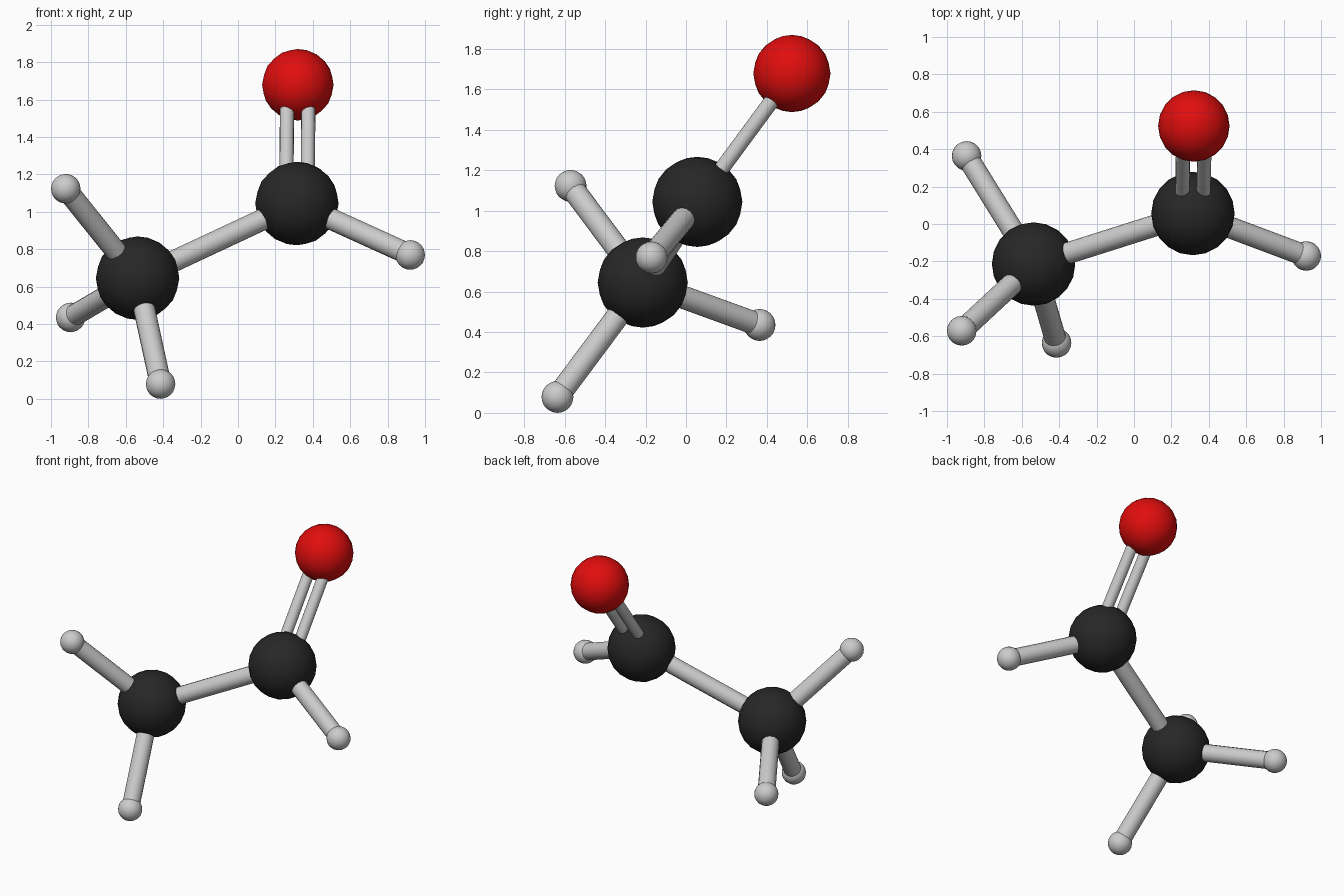
import bpy
from mathutils import Vector

if "Cube" in bpy.data.objects:
    bpy.data.objects.remove(bpy.data.objects["Cube"])


def material(name, colour):
    m = bpy.data.materials.new(name)
    m.diffuse_color = (*colour, 1)
    m.use_nodes = True
    m.node_tree.nodes["Principled BSDF"].inputs["Base Color"].default_value = m.diffuse_color
    return m


DARK = material("dark", (0.02, 0.02, 0.02))
RED = material("red", (0.75, 0.004, 0.004))


def atom(name, centre, radius, mat=None):
    bpy.ops.mesh.primitive_ico_sphere_add(subdivisions=3, radius=radius, location=centre)
    ob = bpy.context.object
    ob.name = name
    bpy.ops.object.shade_smooth()
    if mat:
        ob.data.materials.append(mat)


def bond(name, a, b, radius=0.058, offset=(0, 0, 0)):
    d = b - a
    bpy.ops.mesh.primitive_cylinder_add(
        vertices=16, radius=radius, depth=d.length,
        location=(a + b) / 2 + Vector(offset),
        rotation=d.to_track_quat('Z', 'Y').to_euler())
    bpy.context.object.name = name
    bpy.ops.object.shade_smooth_by_angle()


methyl = Vector((-0.537, -0.214, 0.645))
carbonyl = Vector((0.315, 0.056, 1.044))
oxygen = Vector((0.32, 0.524, 1.679))
aldehyde_h = Vector((0.921, -0.171, 0.769))
methyl_h = [Vector((-0.921, -0.571, 1.123)),
            Vector((-0.895, 0.364, 0.435)),
            Vector((-0.414, -0.636, 0.079))]

# Carbon and oxygen atoms
atom("methyl_carbon", methyl, 0.223, DARK)
atom("carbonyl_carbon", carbonyl, 0.223, DARK)
atom("oxygen_atom", oxygen, 0.191, RED)

# Hydrogen atoms with their single bonds
atom("aldehyde_hydrogen", aldehyde_h, 0.079)
bond("aldehyde_hydrogen_bond", carbonyl, aldehyde_h)
for i, h in enumerate(methyl_h, 1):
    atom(f"methyl_hydrogen_{i}", h, 0.079)
    bond(f"methyl_hydrogen_bond_{i}", methyl, h)

# Carbon to carbon bond and the double bond to oxygen
bond("carbon_bond", methyl, carbonyl)
for side, dx in (("left", -0.057), ("right", 0.057)):
    bond(f"double_bond_{side}", carbonyl, oxygen, 0.038, (dx, 0, 0))
